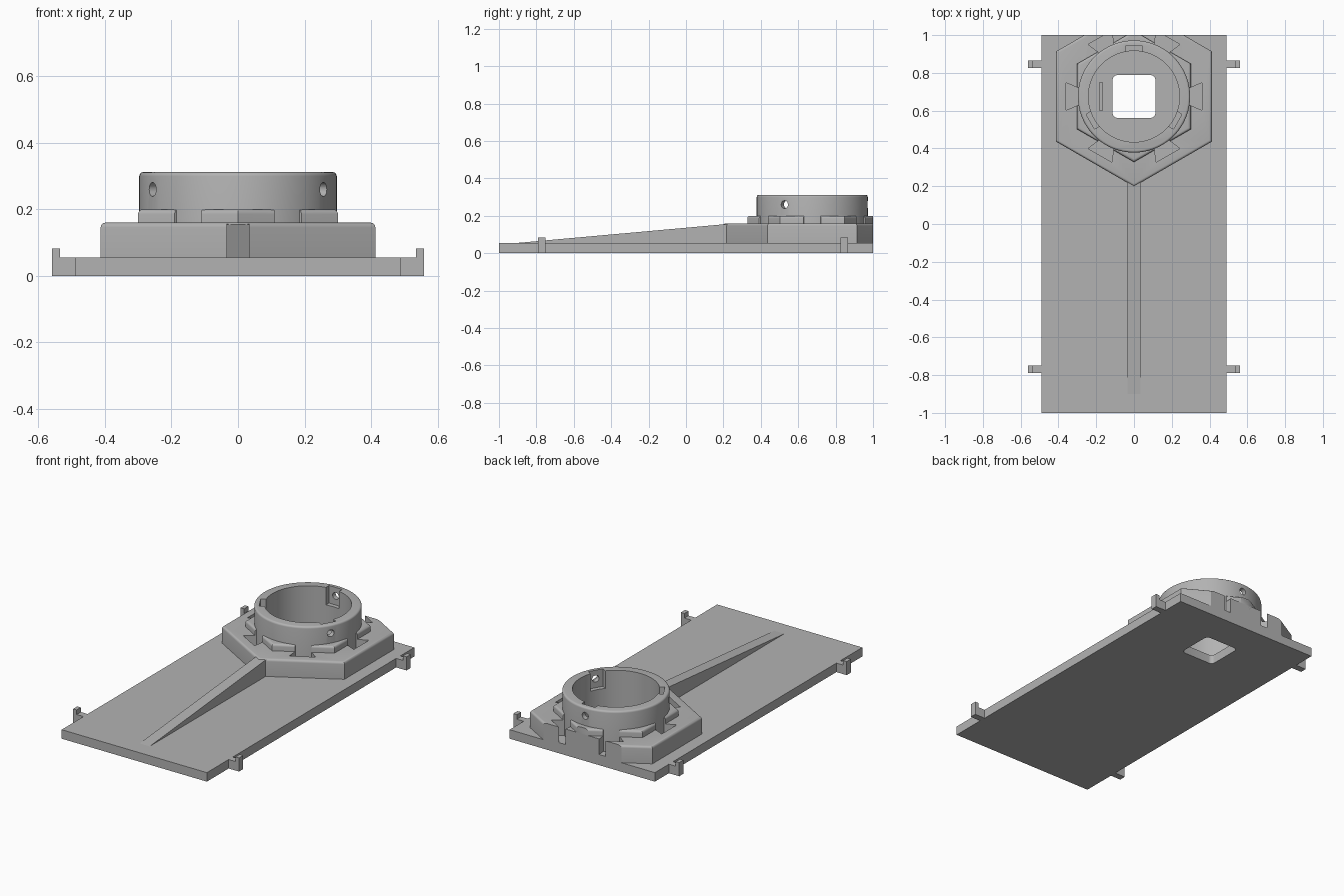
import bpy, bmesh, math
from mathutils import Matrix, Vector

if "Cube" in bpy.data.objects:
    bpy.data.objects.remove(bpy.data.objects["Cube"])

grey = bpy.data.materials.new("plain grey")
grey.use_nodes = True
grey.diffuse_color = (0.45, 0.45, 0.45, 1)
grey.node_tree.nodes["Principled BSDF"].inputs["Base Color"].default_value = grey.diffuse_color

CENTRE = Vector((0, 0.675, 0))   # axis of the collar
FLOOR = 0.055                    # top of the base plate
RIM = 0.312                      # top of the collar


def prism(name, points, low, high, axes="xyz", bevel=0, clip_back=False):
    """Extrude an outline; axes says which world axis each of (u, v, depth) follows."""
    order = ["xyz".index(a) for a in axes]

    def place(u, v, w):
        co = [0, 0, 0]
        for axis, value in zip(order, (u, v, w)):
            co[axis] = value
        return co

    bm = bmesh.new()
    bottom = [bm.verts.new(place(u, v, low)) for u, v in points]
    top = [bm.verts.new(place(u, v, high)) for u, v in points]
    bm.faces.new(bottom)
    lid = bm.faces.new(top)
    for i in range(len(points)):
        j = (i + 1) % len(points)
        bm.faces.new((bottom[i], bottom[j], top[j], top[i]))
    bmesh.ops.recalc_face_normals(bm, faces=bm.faces[:])
    if bevel:
        bmesh.ops.bevel(bm, geom=list(lid.edges), offset=bevel, segments=4,
                        profile=0.5, affect='EDGES')
    if clip_back:
        cut_geom = bmesh.ops.bisect_plane(
            bm, geom=bm.verts[:] + bm.edges[:] + bm.faces[:],
            plane_co=(0, 1, 0), plane_no=(0, 1, 0), clear_outer=True)["geom_cut"]
        bmesh.ops.holes_fill(bm, edges=[e for e in cut_geom if isinstance(e, bmesh.types.BMEdge)])
        bmesh.ops.recalc_face_normals(bm, faces=bm.faces[:])
    mesh = bpy.data.meshes.new(name)
    bm.to_mesh(mesh)
    bm.free()
    mesh.materials.append(grey)
    obj = bpy.data.objects.new(name, mesh)
    bpy.context.collection.objects.link(obj)
    return obj


def ring_points(radius, sides):
    return [(CENTRE.x + radius * math.sin(2 * math.pi * i / sides),
             CENTRE.y - radius * math.cos(2 * math.pi * i / sides)) for i in range(sides)]


def rect(x0, x1, y0, y1):
    return [(x0, y0), (x1, y0), (x1, y1), (x0, y1)]


def rounded_square(half, radius):
    points = []
    for quarter in range(4):
        mid = math.radians(45 + 90 * quarter)
        cx = math.copysign(half - radius, math.cos(mid))
        cy = CENTRE.y + math.copysign(half - radius, math.sin(mid))
        for step in range(7):
            a = math.radians(90 * quarter + 15 * step)
            points.append((cx + radius * math.cos(a), cy + radius * math.sin(a)))
    return points


def around(obj, degrees):
    """Move a part made about the origin to an angle around the collar axis."""
    obj.data.transform(Matrix.Translation(CENTRE) @ Matrix.Rotation(math.radians(degrees), 4, 'Z'))
    return obj


def cut(targets, cutters):
    for cutter in cutters:
        cutter.hide_render = True
        for target in targets:
            bpy.context.view_layer.objects.active = target
            mod = target.modifiers.new("cut", 'BOOLEAN')
            mod.operation = 'DIFFERENCE'
            mod.solver = 'EXACT'
            mod.object = cutter
            bpy.ops.object.modifier_apply(modifier=mod.name)
    for cutter in cutters:
        bpy.data.objects.remove(cutter)


# Base plate with square opening and a narrow slot
plate = prism("base_plate", rect(-0.49, 0.49, -1, 1), 0, FLOOR)
cut([plate], [prism("opening_cutter", rounded_square(0.113, 0.025), -0.1, 0.2),
              prism("slot_cutter", rect(-0.182, -0.168, 0.6, 0.75), 0.035, 0.2)])

# Hooked side clips
for side, sign in (("left", 1), ("right", -1)):
    for end, y in (("front", -0.77), ("back", 0.845)):
        hook = [(0.485, 0), (0.56, 0), (0.56, 0.083), (0.536, 0.083), (0.536, FLOOR), (0.485, FLOOR)]
        prism(f"{end}_{side}_clip", [(sign * x, z) for x, z in hook], y - 0.02, y + 0.02, "xzy")

# Tapering rib
prism("rib", [(-0.9, FLOOR - 0.01), (0.23, FLOOR - 0.01), (0.23, 0.156), (0.2, 0.154), (-0.9, FLOOR)],
      -0.034, 0.034, "yzx")

# Stepped hexagonal pedestal, cut flush with the back of the plate
lower = prism("lower_hexagon", ring_points(0.477, 6), FLOOR - 0.005, 0.16, bevel=0.014, clip_back=True)
upper = prism("upper_hexagon", ring_points(0.347, 6), 0.14, 0.2, bevel=0.014, clip_back=True)
tail = [(0.285, -0.04), (0.36, -0.073), (0.36, 0.073), (0.285, 0.04)]
cutters = [around(prism("dovetail_cutter", tail, 0.065, 0.4), 60 * i) for i in range(6)]
cutters.append(prism("pedestal_bore_cutter", ring_points(0.28, 64), -0.1, 0.4))
cut([lower, upper], cutters)

# Collar with bore, inner pockets and screw holes
collar = prism("collar", ring_points(0.297, 96), FLOOR - 0.005, RIM, bevel=0.012)
cutters = [prism("bore_cutter", ring_points(0.241, 96), -0.1, 0.5)]
for angle in (90, 210, 330):
    cutters.append(around(prism("pocket_cutter", rect(0.2, 0.267, -0.045, 0.045), 0.205, 0.5), angle))
    hole = [(0.021 * math.cos(math.pi * i / 10), 0.26 + 0.021 * math.sin(math.pi * i / 10))
            for i in range(20)]
    cutters.append(around(prism("screw_hole_cutter", hole, 0.2, 0.35, "yzx"), angle))
cut([collar], cutters)

# Smooth the round parts, keeping edges crisp
for part in (collar, lower, upper, plate):
    bpy.ops.object.select_all(action='DESELECT')
    part.select_set(True)
    bpy.context.view_layer.objects.active = part
    bpy.ops.object.shade_smooth_by_angle(angle=math.radians(30))
